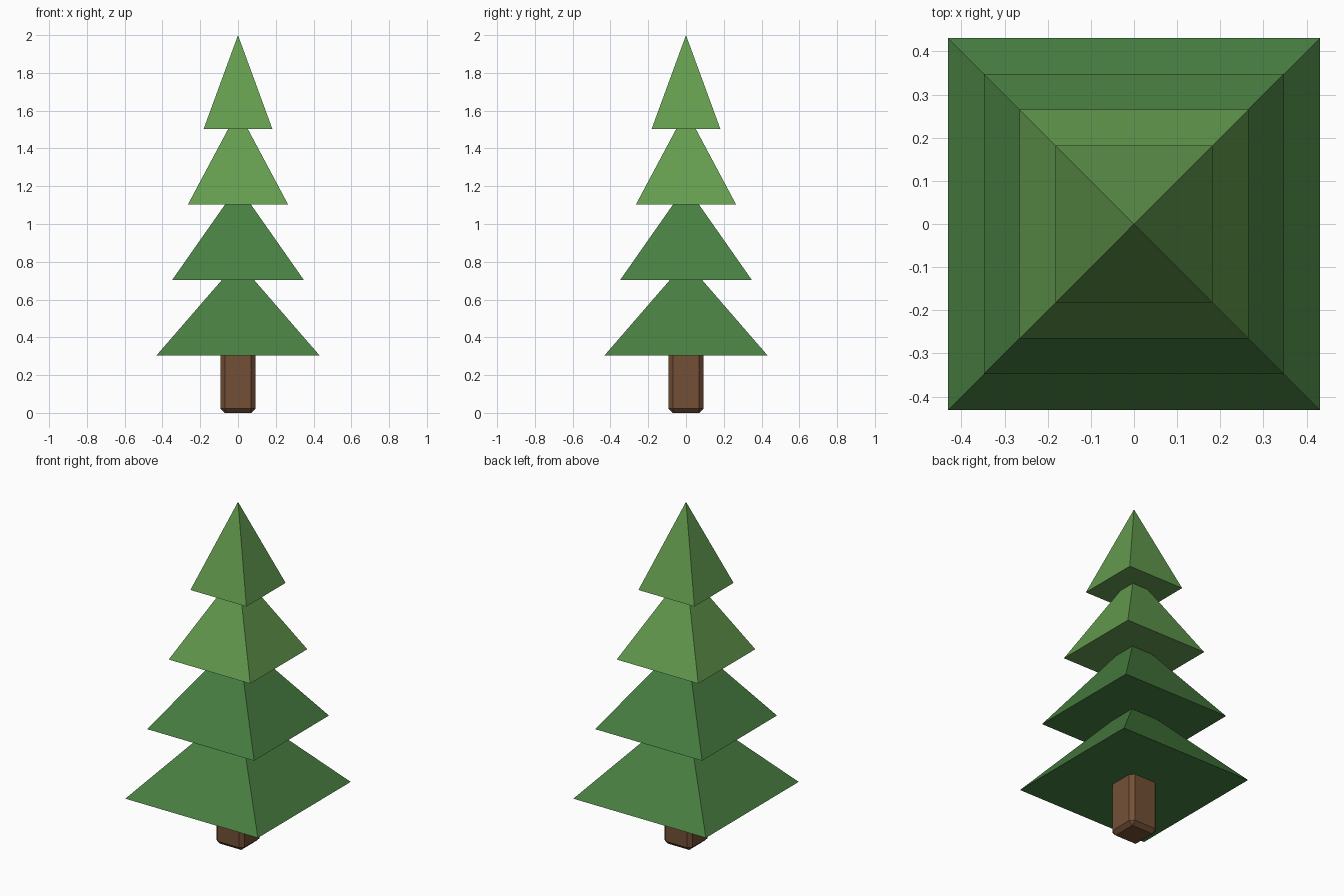
import bpy
import math

if "Cube" in bpy.data.objects:
    bpy.data.objects.remove(bpy.data.objects["Cube"], do_unlink=True)


def make_material(name, rgb):
    """Flat material from 0-255 display colour, stored as linear values."""
    linear = [((c / 255 + 0.055) / 1.055) ** 2.4 for c in rgb] + [1.0]
    mat = bpy.data.materials.new(name)
    mat.use_nodes = True
    mat.diffuse_color = linear
    bsdf = next(n for n in mat.node_tree.nodes if n.type == "BSDF_PRINCIPLED")
    bsdf.inputs["Base Color"].default_value = linear
    return mat


dark_green = make_material("dark green", (73, 127, 66))
light_green = make_material("light green", (100, 156, 79))
bark_brown = make_material("bark brown", (115, 80, 54))


def foliage_tier(name, base_z, half_width, mat):
    """Square pyramid with a closed underside, sides facing the axes."""
    height = 0.497
    bpy.ops.mesh.primitive_cone_add(
        vertices=4, radius1=half_width * math.sqrt(2), radius2=0, depth=height,
        location=(0, 0, base_z + height / 2), rotation=(0, 0, math.pi / 4))
    tier = bpy.context.object
    tier.name = name
    tier.data.materials.append(mat)


# Foliage, from the bottom tier to the tip
tier_names = ["bottom_foliage", "lower_foliage", "upper_foliage", "top_foliage"]
for i, name in enumerate(tier_names):
    foliage_tier(name, 0.305 + 0.3993 * i, 0.431 - 0.083 * i,
                 dark_green if i < 2 else light_green)

# Trunk: square post with chamfered edges, its top buried in the foliage
trunk_height = 0.36
bpy.ops.mesh.primitive_cube_add(size=1, location=(0, 0, trunk_height / 2))
trunk = bpy.context.object
trunk.name = "trunk"
trunk.scale = (0.184, 0.184, trunk_height)
bpy.ops.object.transform_apply(location=False, rotation=False, scale=True)
trunk.data.materials.append(bark_brown)
chamfer = trunk.modifiers.new("chamfer", "BEVEL")
chamfer.width = 0.022
chamfer.segments = 1
